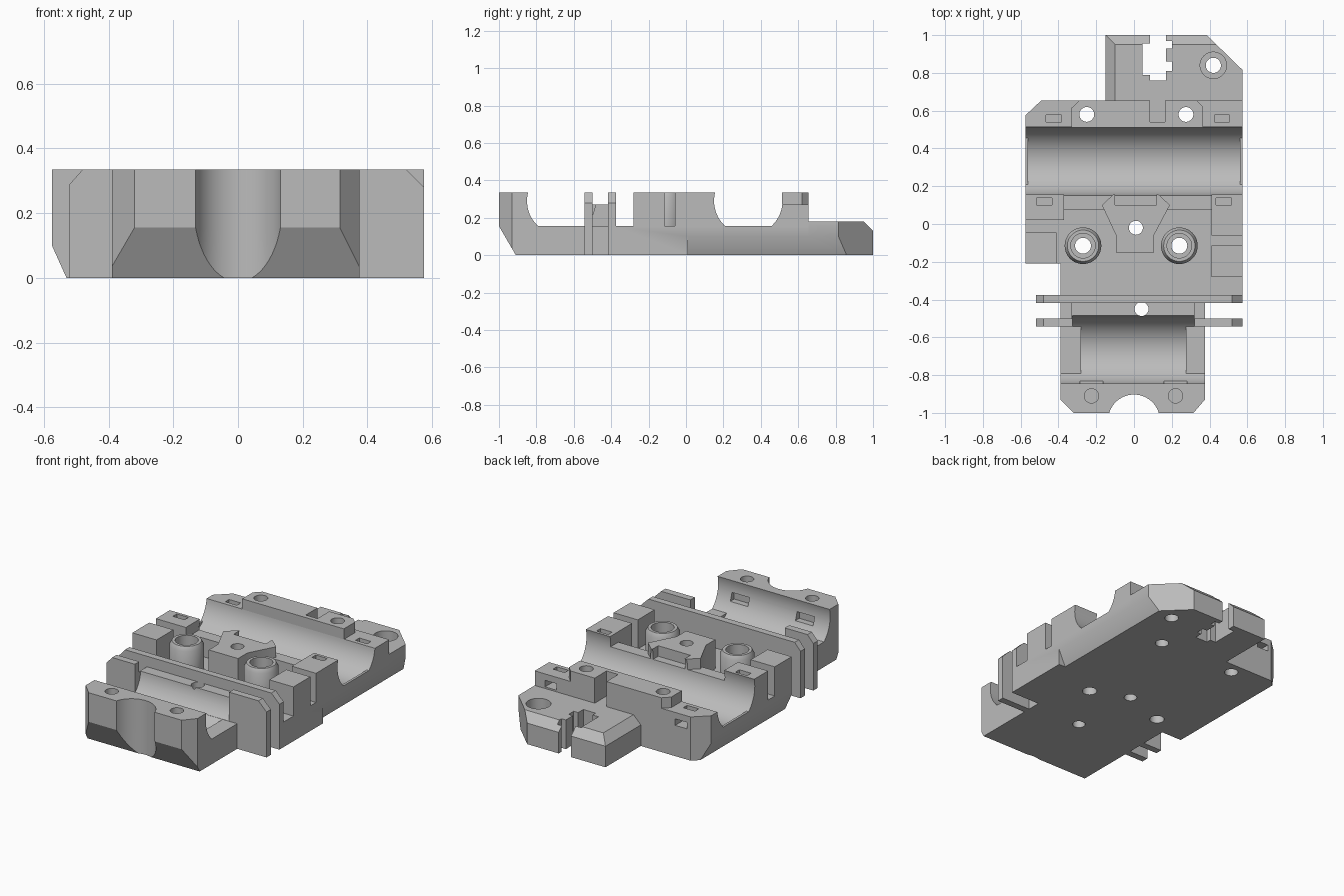
import bpy, bmesh, math

old = bpy.data.objects.get("Cube")
if old:
    bpy.data.objects.remove(old, do_unlink=True)

grey = bpy.data.materials.new("light_grey_plastic")
grey.use_nodes = True
COLOUR = (0.5, 0.5, 0.5, 1)
grey.diffuse_color = COLOUR
grey.node_tree.nodes["Principled BSDF"].inputs["Base Color"].default_value = COLOUR

FLOOR, LEDGE, TOP = 0.155, 0.27, 0.335
AXES = {"x": lambda p, q, h: (h, p, q),
        "y": lambda p, q, h: (p, h, q),
        "z": lambda p, q, h: (p, q, h)}
parts = []


def finish(name, bm):
    bmesh.ops.recalc_face_normals(bm, faces=bm.faces)
    mesh = bpy.data.meshes.new(name)
    bm.to_mesh(mesh)
    bm.free()
    mesh.materials.append(grey)
    ob = bpy.data.objects.new(name, mesh)
    bpy.context.collection.objects.link(ob)
    parts.append(ob)
    return ob


def prism(name, pts, lo, hi, axis="z"):
    """Extrude a closed outline along one axis."""
    bm = bmesh.new()
    ends = [[bm.verts.new(AXES[axis](p, q, h)) for p, q in pts] for h in (lo, hi)]
    bm.faces.new(ends[0])
    bm.faces.new(ends[1])
    n = len(pts)
    for i in range(n):
        j = (i + 1) % n
        bm.faces.new((ends[0][i], ends[0][j], ends[1][j], ends[1][i]))
    return finish(name, bm)


def box(name, x0, x1, y0, y1, z0, z1):
    return prism(name, [(x0, y0), (x1, y0), (x1, y1), (x0, y1)], z0, z1)


def rod(name, p, q, r, lo, hi, axis="z", n=64):
    ring = [(p + r * math.cos(math.tau * i / n), q + r * math.sin(math.tau * i / n)) for i in range(n)]
    return prism(name, ring, lo, hi, axis)


def lathe(name, x, y, profile, n=48):
    """Spin a closed radius/height loop about a vertical axis."""
    bm = bmesh.new()
    rings = [[bm.verts.new((x + r * math.cos(math.tau * i / n), y + r * math.sin(math.tau * i / n), z))
              for r, z in profile] for i in range(n)]
    m = len(profile)
    for i in range(n):
        a, b = rings[i], rings[(i + 1) % n]
        for k in range(m):
            bm.faces.new((a[k], a[(k + 1) % m], b[(k + 1) % m], b[k]))
    return finish(name, bm)


def cut(ob, *cutters):
    """Subtract the cutters and bake the result."""
    for c in cutters:
        mod = ob.modifiers.new("cut", "BOOLEAN")
        mod.operation, mod.solver, mod.object = "DIFFERENCE", "EXACT", c
    graph = bpy.context.evaluated_depsgraph_get()
    baked = bpy.data.meshes.new_from_object(ob.evaluated_get(graph))
    ob.modifiers.clear()
    ob.data = baked


# cutters: bearing troughs, sloped undersides, screw holes
front_trough = rod("cut_front_trough", -0.667, 0.29, 0.183, -0.28, 0.275, "x")
front_wide = rod("cut_front_wide", -0.667, 0.29, 0.183, -0.5, 0.5, "x")
front_mid = rod("cut_front_mid", -0.667, 0.29, 0.183, -0.325, 0.32, "x")
rear_trough = rod("cut_rear_trough", 0.333, 0.29, 0.183, -0.56, 0.56, "x")
rear_wide = rod("cut_rear_wide", 0.333, 0.29, 0.183, -0.7, 0.7, "x")
nose_slope = prism("cut_nose_slope", [(-0.85, -0.103), (-1, FLOOR), (-1.1, FLOOR), (-1.1, -0.103)], -1, 1, "x")
left_slope, right_slope = [
    prism("cut_side_slope", [(s * 0.575, 0.1), (s * 0.485, -0.1), (s * 0.7, -0.1), (s * 0.7, 0.1)], lo, 1.2, "y")
    for s, lo in ((-1, -0.3), (1, 0.01))]
nose_notch = rod("cut_nose_notch", 0, -1.04, 0.137, -0.1, 0.5)
nose_screws = [rod("cut_nose_screw", x, -0.91, 0.038, 0.2, 0.5) for x in (-0.225, 0.22)]
boss_spots = [(-0.27, -0.115), (0.24, -0.115)]
boss_holes = [rod("cut_boss_hole", x, y, 0.042, -0.1, 0.5) for x, y in boss_spots]
centre_hole = rod("cut_centre_hole", 0.01, -0.02, 0.037, -0.1, 0.5)
rear_holes = [rod("cut_rear_hole", x, 0.58, 0.039, -0.1, 0.5) for x in (-0.25, 0.275)]
wire_hole = rod("cut_wire_hole", 0.04, -0.45, 0.037, -0.1, 0.5)
cutter_count = len(parts)

# base slab
slab = prism("base_slab", [(-0.32, -1), (0.315, -1), (0.375, -0.93), (0.375, -0.39), (0.575, -0.39),
                           (0.575, 0.655), (-0.49, 0.655), (-0.575, 0.575), (-0.575, -0.21),
                           (-0.39, -0.21), (-0.39, -0.93)], 0, FLOOR)
cut(slab, front_trough, rear_trough, nose_slope, left_slope, right_slope, nose_notch,
    *boss_holes, centre_hole, *rear_holes, wire_hole)

# front block with notch and screw holes
nose = prism("front_block", [(-0.32, -1), (0.315, -1), (0.375, -0.93), (0.375, -0.77),
                             (-0.39, -0.77), (-0.39, -0.93)], FLOOR, TOP)
pockets = [box("cut_pocket", x - 0.06, x + 0.06, -0.87, -0.77, 0.21, 0.26) for x in (-0.225, 0.22)]
cut(nose, front_wide, nose_notch, *nose_screws, *pockets)

# cross plates and the wall between them
outline = [(-0.52, 0), (0.575, 0), (0.575, 0.28), (0.52, TOP), (-0.48, TOP), (-0.52, 0.29)]
front_plate = prism("front_cross_plate", outline, -0.543, -0.5, "y")
cut(front_plate, front_mid)
rear_plate = prism("rear_cross_plate", outline, -0.417, -0.375, "y")
wall = box("plate_wall", -0.33, 0.32, -0.52, -0.41, FLOOR, LEDGE)
cut(wall, front_mid, wire_hole)

# side blocks
box("right_front_block", 0.41, 0.575, -0.28, -0.115, FLOOR, TOP)
box("left_front_block", -0.575, -0.41, -0.21, -0.045, FLOOR, TOP)
for name, x0, x1, y0, slot in (("right_rear_block", 0.41, 0.575, -0.06, 0.475),
                               ("left_rear_block", -0.575, -0.37, 0.02, -0.475)):
    block = box(name, x0, x1, y0, 0.22, FLOOR, TOP)
    nut = box("cut_nut", slot - 0.04, slot + 0.04, 0.1, 0.138, 0.24, 0.5)
    cut(block, rear_wide, nut)

# ridge in front of the rear trough
ridge = box("trough_ridge", -0.37, 0.41, 0.075, 0.22, FLOOR, LEDGE)
cut(ridge, rear_wide)

# centre dovetail block with its open pocket
dovetail = prism("centre_block", [(-0.095, -0.15), (0.105, -0.15), (0.105, -0.06), (0.19, 0.1), (0.12, 0.165),
                                  (-0.1, 0.165), (-0.17, 0.1), (-0.095, -0.06)], FLOOR, TOP)
pocket = prism("cut_dovetail_pocket", [(-0.1, 0.1), (0.12, 0.1), (0.12, 0.3), (-0.1, 0.3)], 0.22, 0.5)
cut(dovetail, rear_wide, centre_hole, pocket)

# screw bosses
for x, y in boss_spots:
    lathe("screw_boss", x, y, [(0.042, FLOOR), (0.097, FLOOR), (0.097, 0.31), (0.083, TOP),
                               (0.065, TOP), (0.065, 0.25), (0.042, 0.25)])

# rear wall and its raised strip
rear_wall = prism("rear_wall", [(-0.575, 0.43), (0.575, 0.43), (0.575, 0.655), (-0.49, 0.655),
                                (-0.575, 0.575)], FLOOR, LEDGE)
notch = box("cut_strip_notch", 0.085, 0.165, 0.54, 0.7, 0.18, 0.5)
nuts = []
for x in (-0.425, 0.465):
    nuts.append(box("cut_nut_drop", x - 0.04, x + 0.04, 0.54, 0.577, 0.19, 0.5))
    nuts.append(box("cut_nut_window", x - 0.04, x + 0.04, 0.56, 0.7, 0.19, 0.23))
cut(rear_wall, rear_wide, notch, *rear_holes, *nuts)
strip = prism("rear_strip", [(-0.33, 0.512), (0.365, 0.512), (0.365, 0.62), (0.33, 0.655),
                             (-0.29, 0.655), (-0.33, 0.615)], LEDGE, TOP)
cut(strip, notch, *rear_holes)

# low rear step with bevelled rims, counterbored hole and stepped slot
step = prism("rear_step", [(-0.15, 0.655), (0.575, 0.655), (0.575, 0.815), (0.385, 1), (-0.15, 1)], 0, 0.18)
back_bevel = prism("cut_back_bevel", [(1, 0.13), (0.9, 0.23), (1.1, 0.23), (1.1, 0.13)], -1, 1, "x")
side_bevel = prism("cut_side_bevel", [(-0.15, 0.13), (-0.05, 0.23), (-0.25, 0.23), (-0.25, 0.13)], 0.5, 1.2, "y")
bore = rod("cut_step_bore", 0.42, 0.84, 0.07, 0.11, 0.5)
screw = rod("cut_step_screw", 0.42, 0.84, 0.04, -0.1, 0.5)
slot = prism("cut_step_slot", [(0.085, 0.76), (0.17, 0.76), (0.17, 0.81), (0.2, 0.81), (0.2, 0.86), (0.17, 0.86),
                               (0.17, 0.93), (0.2, 0.93), (0.2, 0.97), (0.17, 0.97), (0.17, 1.1), (0.085, 1.1),
                               (0.085, 0.955), (0.045, 0.955), (0.045, 0.79), (0.085, 0.79)], -0.1, 0.5)
cut(step, right_slope, back_bevel, side_bevel, bore, screw, slot)

# drop the cutters, then smooth the round faces
for ob in list(parts):
    if ob.name.startswith("cut_"):
        parts.remove(ob)
        bpy.data.objects.remove(ob, do_unlink=True)
bpy.ops.object.select_all(action="DESELECT")
for ob in parts:
    ob.select_set(True)
bpy.context.view_layer.objects.active = slab
bpy.ops.object.shade_smooth_by_angle(angle=math.radians(30))
